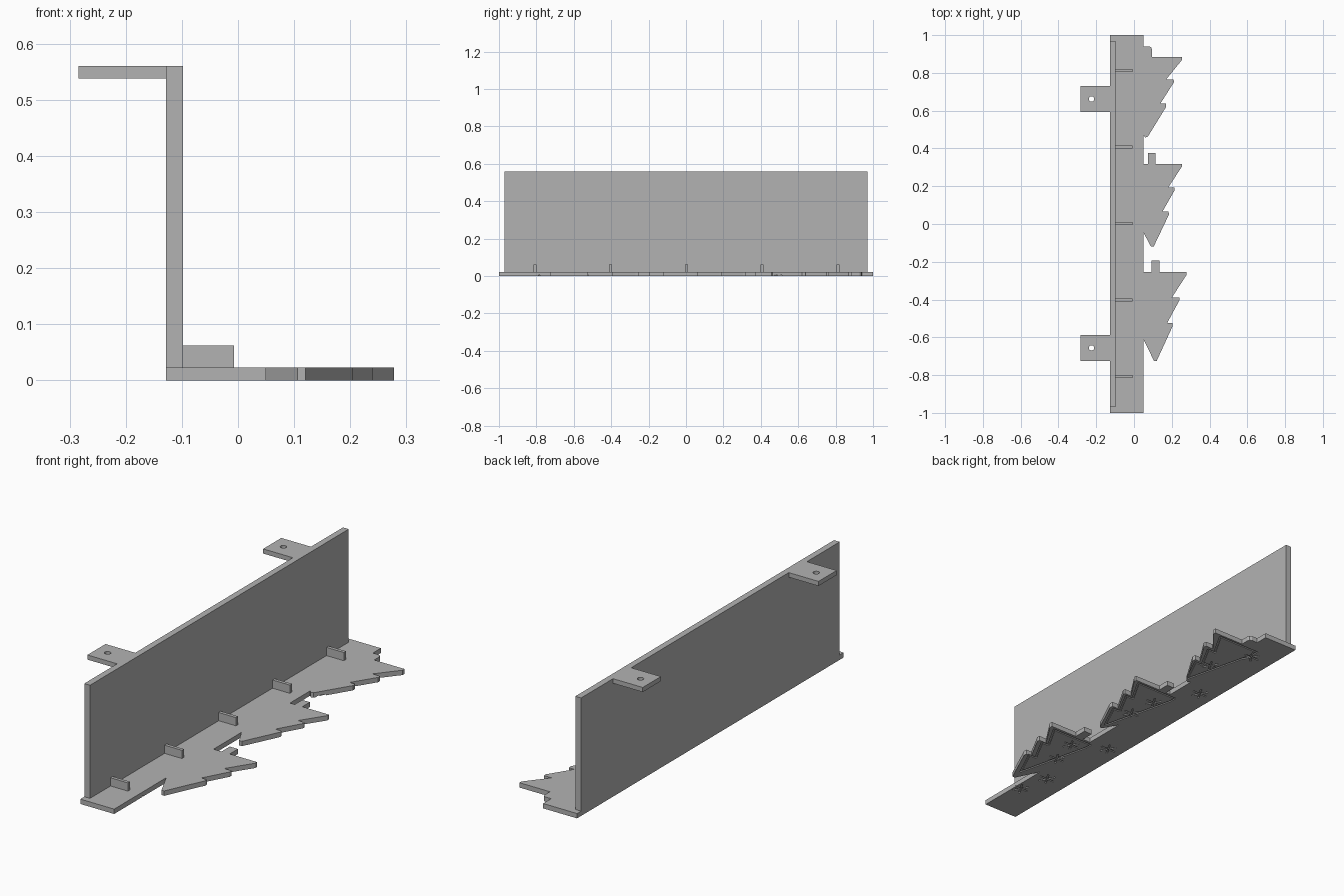
import bpy, bmesh, math
from mathutils import Matrix, Vector

if "Cube" in bpy.data.objects:
    bpy.data.objects.remove(bpy.data.objects["Cube"])

grey = bpy.data.materials.new("plain grey")
grey.diffuse_color = (0.45, 0.45, 0.45, 1)
grey.use_nodes = True
grey.node_tree.nodes["Principled BSDF"].inputs["Base Color"].default_value = grey.diffuse_color


def make(name, bm, helper=False):
    bmesh.ops.recalc_face_normals(bm, faces=bm.faces)
    me = bpy.data.meshes.new(name)
    bm.to_mesh(me)
    bm.free()
    me.materials.append(grey)
    ob = bpy.data.objects.new(name, me)
    bpy.context.collection.objects.link(ob)
    ob.hide_render = helper
    return ob


def add_box(bm, lo, hi, turn=Matrix()):
    lo, hi = Vector(lo), Vector(hi)
    m = turn @ Matrix.Translation((lo + hi) / 2) @ Matrix.Diagonal((*(hi - lo), 1))
    bmesh.ops.create_cube(bm, size=1, matrix=m)


def box(name, lo, hi):
    bm = bmesh.new()
    add_box(bm, lo, hi)
    return make(name, bm)


def cut(ob, cutter):
    mod = ob.modifiers.new("cut", 'BOOLEAN')
    mod.operation, mod.solver, mod.use_self = 'DIFFERENCE', 'EXACT', True
    mod.object = cutter


T = 0.023  # floor thickness

# Floor plate: a strip whose long edge carries three fir tree outlines
tree_a = [(.05, .94), (.08, .94), (.091, .935), (.095, .924), (.095, .885), (.255, .885),
          (.255, .87), (.17, .765), (.21, .765), (.211, .75), (.14, .638), (.168, .638),
          (.17, .62), (.073, .462), (.06, .458), (.05, .47)]
tree_b = [(.05, .318), (.075, .318), (.075, .375), (.115, .375), (.115, .318), (.254, .318),
          (.254, .304), (.18, .192), (.215, .192), (.215, .178), (.15, .065), (.183, .065),
          (.185, .05), (.104, -.12), (.09, -.12), (.05, -.045)]
tree_c = [(.05, -.255), (.092, -.255), (.092, -.193), (.135, -.193), (.135, -.255),
          (.278, -.255), (.278, -.27), (.2, -.39), (.24, -.39), (.24, -.405), (.175, -.525),
          (.205, -.525), (.205, -.54), (.12, -.725), (.106, -.725), (.05, -.61)]
outline = [(-.128, -1), (-.128, 1), (.05, 1)] + tree_a + tree_b + tree_c + [(.05, -1)]
bm = bmesh.new()
face = bm.faces.new([bm.verts.new((x, y, 0)) for x, y in outline])
up = bmesh.ops.extrude_face_region(bm, geom=[face])["geom"]
bmesh.ops.translate(bm, vec=(0, 0, T), verts=[v for v in up if isinstance(v, bmesh.types.BMVert)])
floor = make("floor_plate", bm)

# Engraving on the underside: tree contours and snowflakes
D = 0.005
bm = bmesh.new()


def groove(a, b, w):
    d = Vector(b) - Vector(a)
    turn = Matrix.Translation((a[0], a[1], 0)) @ Matrix.Rotation(math.atan2(d.y, d.x), 4, 'Z')
    add_box(bm, (-w / 2, -w / 2, -.01), (d.length + w / 2, w / 2, D), turn)


contour = [(.098, -.09), (.165, .05), (.128, .052), (.195, .177), (.157, .178),
           (.228, .303), (.01, .303), (.01, .27)]
for dx, dy in ((-.015, .568), (0, 0), (.022, -.575)):
    pts = [(x + dx, y + dy) for x, y in contour]
    for a, b in zip(pts, pts[1:] + pts[:1]):
        groove(a, b, .008)

flakes = [(-.015, -.64), (-.055, -.25), (-.05, .41), (.02, -.785), (.1, -.33), (.07, -.47),
          (.075, .07), (.06, .21), (.08, .64), (-.016, .82)]
for x, y in flakes:
    for i in range(6):
        c, s = math.cos(i * math.pi / 3), math.sin(i * math.pi / 3)
        groove((x + .006 * c, y + .006 * s), (x + .036 * c, y + .036 * s), .007)
cut(floor, make("engraving_cutter", bm, True))

# Back wall
box("back_wall", (-.128, -.97, T), (-.098, .97, .56))

# Dividers standing on the floor
for i, y in enumerate((-.808, -.403, .003, .407, .812)):
    box(f"divider_{i + 1}", (-.098, y - .008, T), (-.007, y + .008, .062))

# Mounting tabs with screw holes
for i, y in enumerate((-.656, .662)):
    tab = box(f"mounting_tab_{i + 1}", (-.284, y - .068, .538), (-.128, y + .068, .56))
    bm = bmesh.new()
    bmesh.ops.create_cone(bm, cap_ends=True, segments=24, radius1=.014, radius2=.014, depth=.1,
                          matrix=Matrix.Translation((-.225, y, .55)))
    cut(tab, make(f"screw_hole_cutter_{i + 1}", bm, True))
